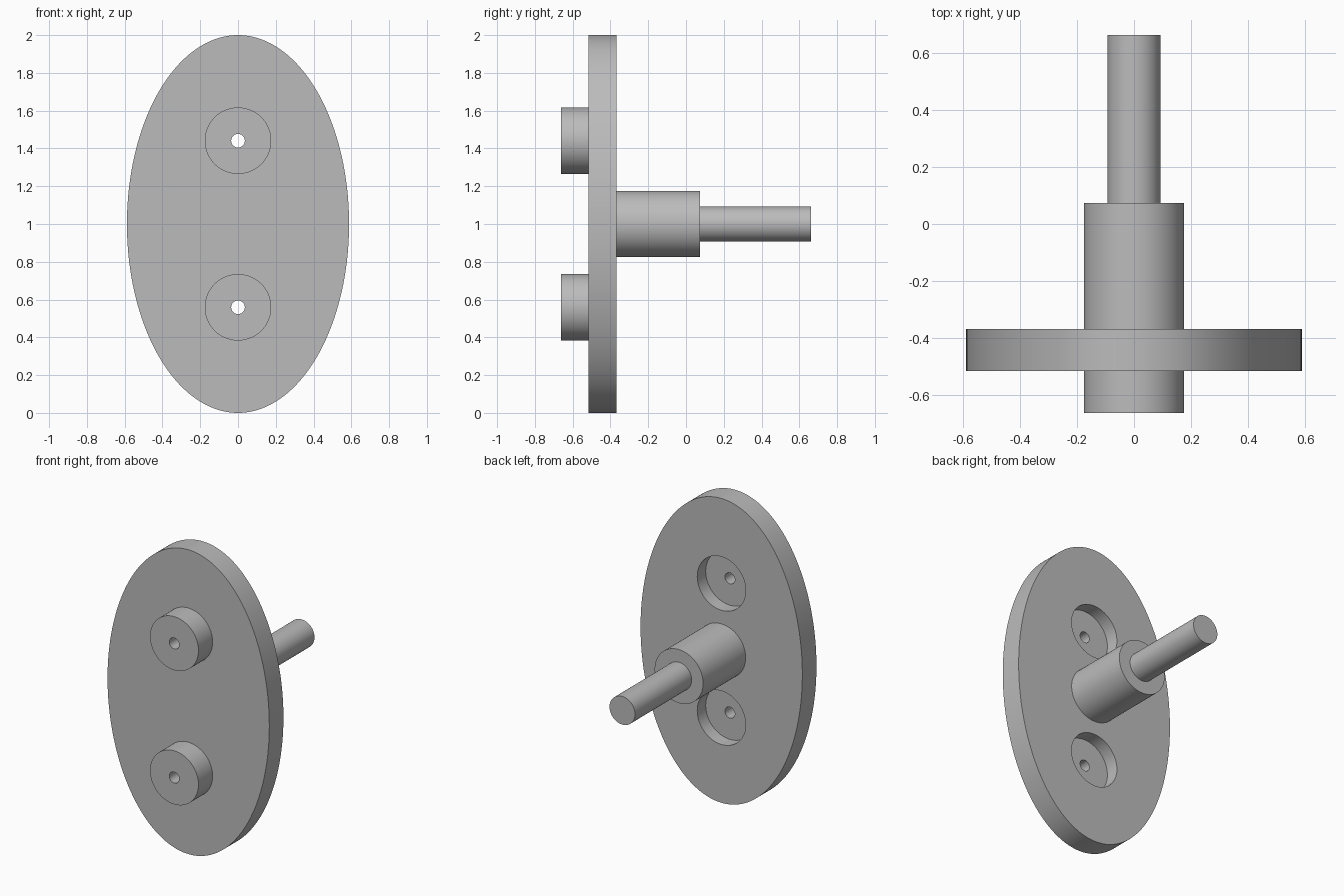
import bpy
import math

cube = bpy.data.objects.get("Cube")
if cube:
    bpy.data.objects.remove(cube, do_unlink=True)

# One grey metal for the whole fitting
grey = bpy.data.materials.new("grey metal")
grey.use_nodes = True
COLOUR = (0.5, 0.5, 0.5, 1)
grey.diffuse_color = COLOUR
grey.node_tree.nodes["Principled BSDF"].inputs["Base Color"].default_value = COLOUR

# Stations along y, front to back
BOSS_FRONT, PLATE_FRONT, PLATE_BACK, STEM_BACK, PIN_BACK = -0.662, -0.515, -0.368, 0.074, 0.662
RECESS_FLOOR = PLATE_BACK - 0.088
BOSS_R, HOLE_R = 0.176, 0.036


def rod(name, y0, y1, z, rx, rz=None, sides=96):
    """Cylinder lying along y, optionally elliptical."""
    bpy.ops.mesh.primitive_cylinder_add(
        vertices=sides, radius=1, depth=1,
        location=(0, (y0 + y1) / 2, z), rotation=(math.pi / 2, 0, 0))
    ob = bpy.context.object
    ob.name = name
    ob.scale = (rx, rz or rx, y1 - y0)
    bpy.ops.object.transform_apply(location=False, rotation=True, scale=True)
    ob.data.materials.append(grey)
    return ob


def activate(ob):
    bpy.ops.object.select_all(action='DESELECT')
    ob.select_set(True)
    bpy.context.view_layer.objects.active = ob


def cut(ob, cutter):
    activate(ob)
    mod = ob.modifiers.new("cut", 'BOOLEAN')
    mod.operation = 'DIFFERENCE'
    mod.solver = 'EXACT'
    mod.object = cutter
    bpy.ops.object.modifier_apply(modifier=mod.name)


# Oval plate, stem and pin
plate = rod("oval_plate", PLATE_FRONT, PLATE_BACK, 1, 0.588, 1, 192)
stem = rod("stem", PLATE_BACK, STEM_BACK, 1, BOSS_R)
pin = rod("pin", STEM_BACK, PIN_BACK, 1, 0.0925)
parts = [plate, stem, pin]

# Front bosses, each with a screw hole and a recess behind it
for label, z in (("upper", 1.441), ("lower", 0.559)):
    boss = rod(label + "_boss", BOSS_FRONT, PLATE_FRONT, z, BOSS_R)
    hole = rod("hole_cutter", -1, 0, z, HOLE_R, sides=48)
    recess = rod("recess_cutter", RECESS_FLOOR, 0, z, BOSS_R)
    cut(boss, hole)
    cut(plate, recess)
    cut(plate, hole)
    for cutter in (hole, recess):
        bpy.data.objects.remove(cutter, do_unlink=True)
    parts.append(boss)

# Smooth round walls, crisp rims
for ob in parts:
    activate(ob)
    bpy.ops.object.shade_smooth_by_angle(angle=math.radians(30))
